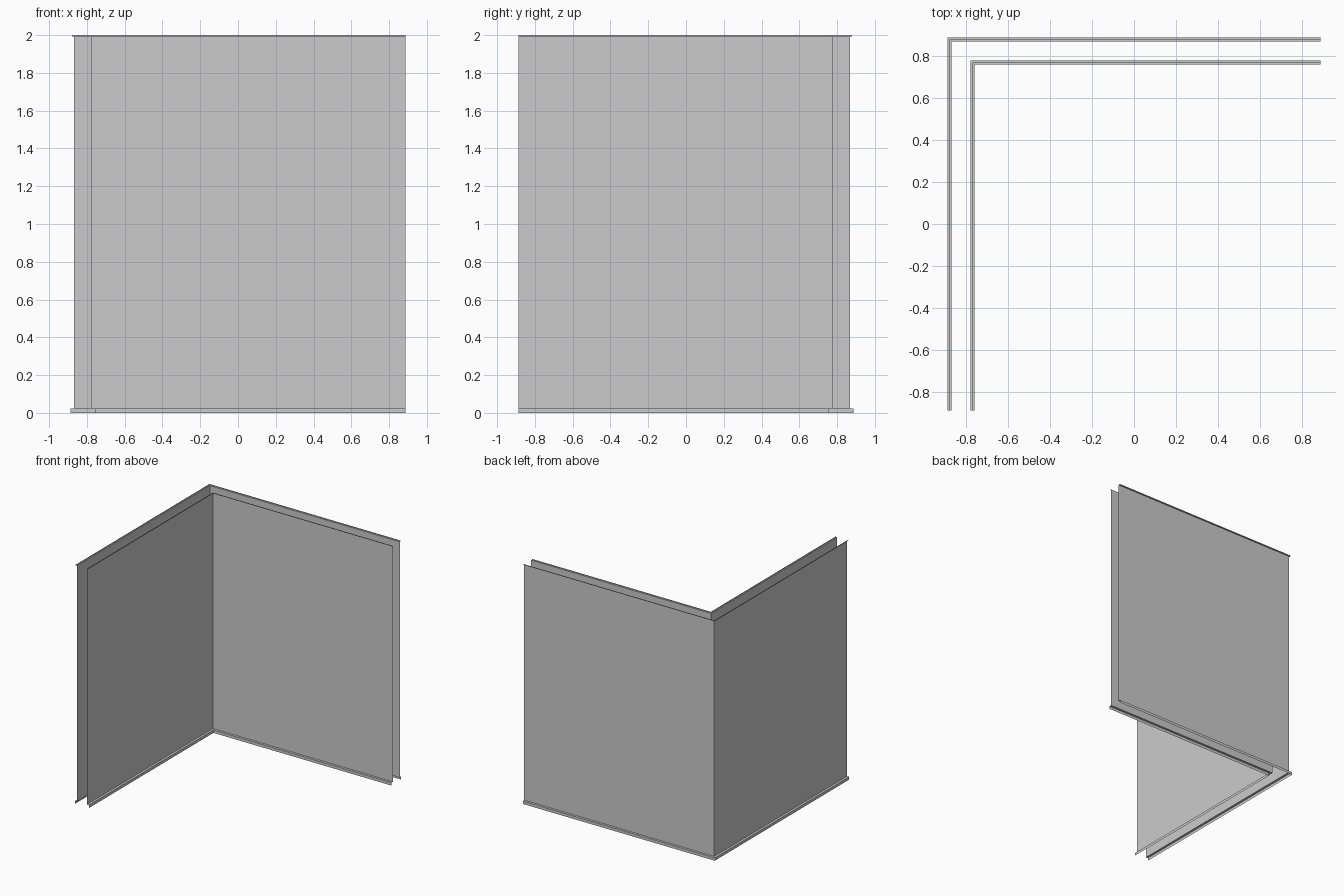
import bpy

if "Cube" in bpy.data.objects:
    bpy.data.objects.remove(bpy.data.objects["Cube"])

END = 0.887      # free ends of both wings
LEDGE_Z = 0.024  # skirting height
LIP_Z = 1.993    # underside of the top lip


def wall_strip(name, plane, side, profile):
    """Sweep an (offset, z) profile along an L path with a mitred corner."""
    verts, faces = [], []
    for off, z in profile:
        d = plane + side * off
        verts += [(-d, -END, z), (-d, d, z), (END, d, z)]
    for i in range(len(profile) - 1):
        for j in range(2):
            a = 3 * i + j
            f = (a, a + 1, a + 4, a + 3)
            faces.append(f if side > 0 else f[::-1])
    mesh = bpy.data.meshes.new(name)
    mesh.from_pydata(verts, [], faces)
    mesh.update()
    obj = bpy.data.objects.new(name, mesh)
    bpy.context.collection.objects.link(obj)
    return obj


# Section parts: plain sheet, small stepped lip on top, stepped skirting below
parts = {
    "top_lip": [(0.01, 2.0), (0.01, LIP_Z), (0, LIP_Z)],
    "panel": [(0, LIP_Z), (0, LEDGE_Z)],
    "skirting": [(0, LEDGE_Z), (0.019, LEDGE_Z), (0.019, 0)],
}

# Outer leaf steps outward, inner leaf steps into the room
for leaf, plane, side in (("outer", 0.868, 1), ("inner", 0.776, -1)):
    for part, profile in parts.items():
        # list points upward so faces look away from the cavity
        wall_strip(f"{leaf}_{part}", plane, side, profile[::-1])
